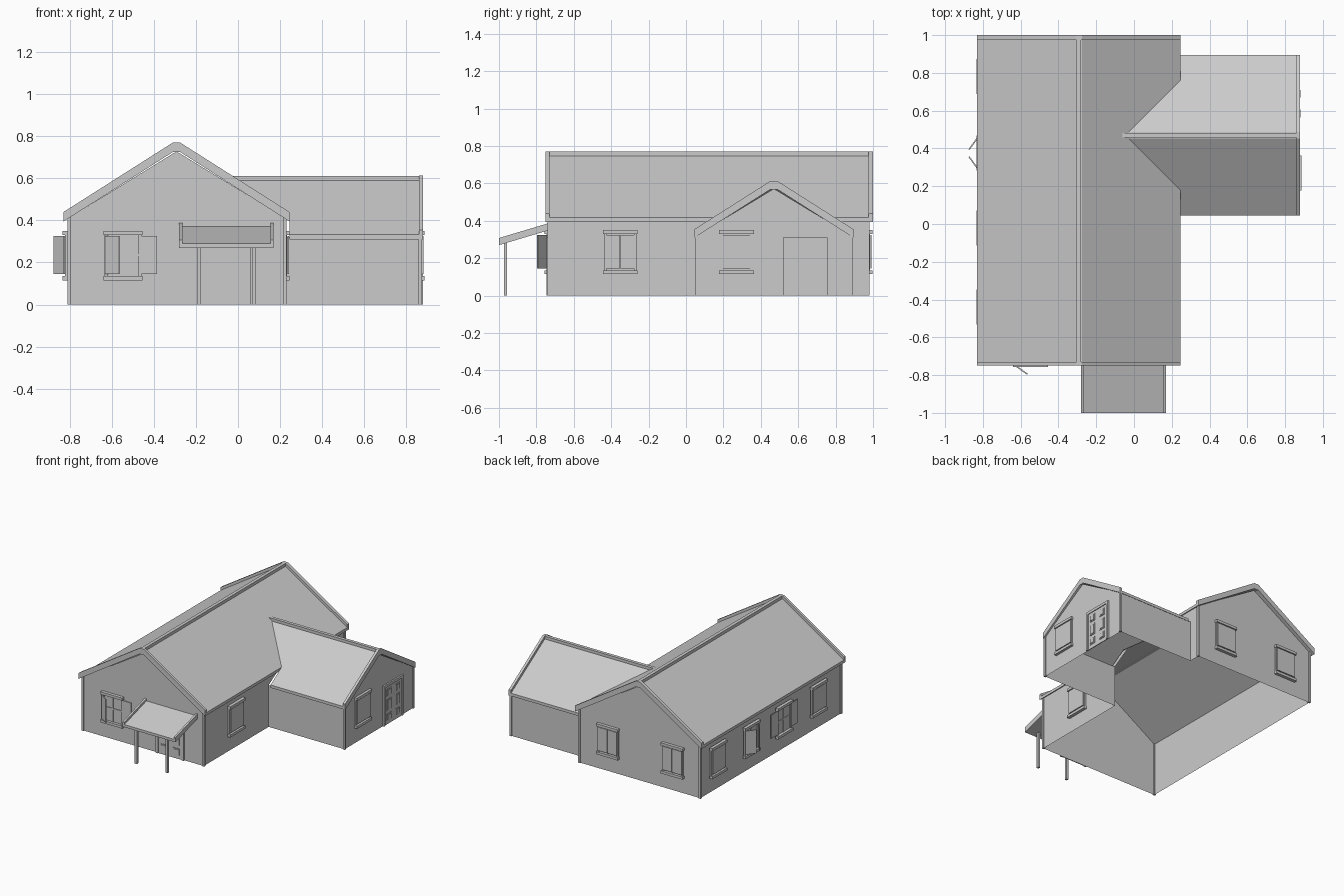
import bpy, bmesh
from math import radians
from mathutils import Matrix, Vector

if "Cube" in bpy.data.objects:
    bpy.data.objects.remove(bpy.data.objects["Cube"])

S = 0.635                                   # roof slope
MX, MH, MZ = -0.2925, 0.5375, 0.395         # main roof: ridge x, half span, eave underside
WY, WH, WZ = 0.47, 0.425, 0.31              # wing roof: ridge y, half span, eave underside
X0, X1, Y0, Y1 = -0.803, 0.222, -0.733, 0.973   # main walls
WX, V0, V1 = 0.867, 0.055, 0.885                # wing walls


def finish(name, bm, fix=True):
    if fix:
        bmesh.ops.recalc_face_normals(bm, faces=bm.faces)
    me = bpy.data.meshes.new(name)
    bm.to_mesh(me)
    bm.free()
    ob = bpy.data.objects.new(name, me)
    bpy.context.collection.objects.link(ob)
    return ob


def place(axis, p, t):
    return Vector((p[0], t, p[1])) if axis == 'Y' else Vector((t, p[0], p[1]))


def prism(name, pts, axis, a, b):
    bm = bmesh.new()
    f = bm.faces.new([bm.verts.new(place(axis, p, a)) for p in pts])
    r = bmesh.ops.extrude_face_region(bm, geom=[f])
    bmesh.ops.translate(bm, verts=[v for v in r['geom'] if isinstance(v, bmesh.types.BMVert)],
                        vec=place(axis, (0, 0), b - a))
    return finish(name, bm)


def box(name, u, d, z, M=Matrix()):
    """Box in wall space: u along the wall, d outwards from it, z up."""
    bm = bmesh.new()
    bmesh.ops.create_cube(bm, size=1)
    for v in bm.verts:
        v.co = M @ Vector((u[0] if v.co.x < 0 else u[1],
                           -(d[0] if v.co.y < 0 else d[1]),
                           z[0] if v.co.z < 0 else z[1]))
    return finish(name, bm)


def wall(angle, x, y):
    return Matrix.Translation((x, y, 0)) @ Matrix.Rotation(radians(angle), 4, 'Z')


def chevron(c, h, z, t):
    low = [(c - h, z), (c - .018, z + S * (h - .018)), (c + .018, z + S * (h - .018)), (c + h, z)]
    return low + [(p, q + t) for p, q in reversed(low)]


def attic(c, h, z):
    """Space underneath a roof, used as a cutter."""
    return chevron(c, h, z, 0)[:4] + [(c + h, -.1), (c - h, -.1)]


def cut(obs, cutter):
    for ob in obs:
        m = ob.modifiers.new("cut", 'BOOLEAN')
        m.operation, m.solver, m.object = 'DIFFERENCE', 'EXACT', cutter
        bpy.context.view_layer.objects.active = ob
        bpy.ops.object.modifier_apply(modifier=m.name)
    bpy.data.objects.remove(cutter)


# Roofs: panels, raised rake boards, ridge caps
main_roof = prism("main_roof", chevron(MX, MH, MZ, .022), 'Y', -.735, .98)
for a, b in ((-.75, -.73), (.975, 1.0)):
    prism("main_rake", chevron(MX, MH, MZ, .045), 'Y', a, b)
box("main_ridge_cap", (MX - .0125, MX + .0125), (-.98, .735), (.735, .77))
wing_roof = prism("wing_roof", chevron(WY, WH, WZ, .022), 'X', -.06, .865)
wing_cap = box("wing_ridge_cap", (-.065, .865), (-WY - .0125, -WY + .0125), (.578, .612))
prism("wing_rake", chevron(WY, WH, WZ, .045), 'X', .86, .88)

# Valley: open each roof to the other
cut([main_roof], prism("wing_cutter", attic(WY, WH, WZ), 'X', -.25, .4))
cut([wing_roof, wing_cap], prism("main_cutter", attic(MX, MH, MZ), 'Y', -.5, .96))

# Walls as hollow shells, open at the bottom and between main house and wing
zt = MZ + S * (MX + MH - X1) + .004
wt = WZ + S * (V0 - WY + WH) + .004
vy = (zt - WZ) / S + WY - WH
peak, wpeak = MZ + S * MH - .008, WZ + S * WH - .008
gable = [(X0, 0), (X1, 0), (X1, zt), (MX, peak), (X0, zt)]


def sheet(name, faces):
    bm = bmesh.new()
    for axis, t, pts in faces:
        bm.faces.new([bm.verts.new(place(axis, p, t)) for p in pts])
    bmesh.ops.remove_doubles(bm, verts=bm.verts, dist=1e-4)
    finish(name, bm, False)


sheet("main_walls", [
    ('Y', Y0, gable), ('Y', Y1, gable[::-1]),
    ('X', X0, [(Y1, 0), (Y0, 0), (Y0, zt), (Y1, zt)]),
    ('X', X1, [(Y0, 0), (V0, 0), (V0, wt), (vy, zt), (Y0, zt)]),
    ('X', X1, [(V1, 0), (Y1, 0), (Y1, zt), (2 * WY - vy, zt), (V1, wt)])])
sheet("wing_walls", [
    ('Y', V0, [(X1, 0), (WX, 0), (WX, wt), (X1, wt)]),
    ('Y', V1, [(WX, 0), (X1, 0), (X1, wt), (WX, wt)]),
    ('X', WX, [(V0, 0), (V1, 0), (V1, wt), (WY, wpeak), (V0, wt)])])

# Corner boards
for x, y, h in ((X0, Y0, zt), (X1, Y0, zt), (X0, Y1, zt), (X1, Y1, zt), (WX, V0, wt), (WX, V1, wt)):
    box("corner_board", (x - .008, x + .008), (-y - .008, -y + .008), (0, h))


def window(M, left=0, right=0):
    """Framed four-pane window with two shutters opened by the given angles."""
    box("window_lintel", (-.0925, .0925), (0, .024), (.33, .35), M)
    box("window_sill", (-.0925, .0925), (0, .024), (.115, .135), M)
    box("window_pane", (-.075, .075), (0, .003), (.135, .33), M)
    for s in (-1, 1):
        box("window_jamb", (s * .08 - .007, s * .08 + .007), (0, .012), (.135, .33), M)
    box("window_mullion", (-.005, .005), (0, .008), (.135, .33), M)
    box("window_bar", (-.075, .075), (0, .008), (.23, .24), M)
    for s, a in ((1, left), (-1, right)):
        H = M @ Matrix.Scale(s, 4, (1, 0, 0)) @ Matrix.Translation((-.081, -.013, 0)) \
            @ Matrix.Rotation(radians(-a), 4, 'Z')
        box("shutter", (0, .08), (0, .007), (.145, .325), H)


def door(M):
    """Framed door with six raised panels."""
    box("door_leaf", (-.1, .1), (0, .006), (0, .295), M)
    for s in (-1, 1):
        box("door_jamb", (s * .109 - .0095, s * .109 + .0095), (0, .012), (0, .295), M)
    box("door_head", (-.1185, .1185), (0, .012), (.29, .31), M)
    for u in (-.052, .052):
        for a, b in ((.03, .08), (.105, .19), (.215, .27)):
            box("door_panel", (u - .027, u + .027), (0, .010), (a, b), M)
            box("door_panel_centre", (u - .02, u + .02), (0, .014), (a + .007, b - .007), M)


# Windows and doors on each wall
window(wall(0, -.547, Y0), 35, 180)
window(wall(90, X1, -.352))
window(wall(90, WX - .004, .27))
for x in (-.575, -.025):
    window(wall(180, x, Y1))
for y, a in ((.78, 0), (.375, 36), (-.02, 180), (-.44, 0)):
    window(wall(-90, X0 - .008, y), a, a)
door(wall(0, -.06, Y0))
door(wall(90, WX, .637))


# Porch roof on two posts
def slope(t):
    return [(-1, .27), (-.733, .35), (-.733, .35 + t), (-1, .27 + t)]


prism("porch_roof", slope(.02), 'X', -.275, .165)
for a in (-.28, .155):
    prism("porch_rake", slope(.038), 'X', a, a + .015)
for x in (-.187, .075):
    box("porch_post", (x - .009, x + .009), (.956, .974), (0, .285))
